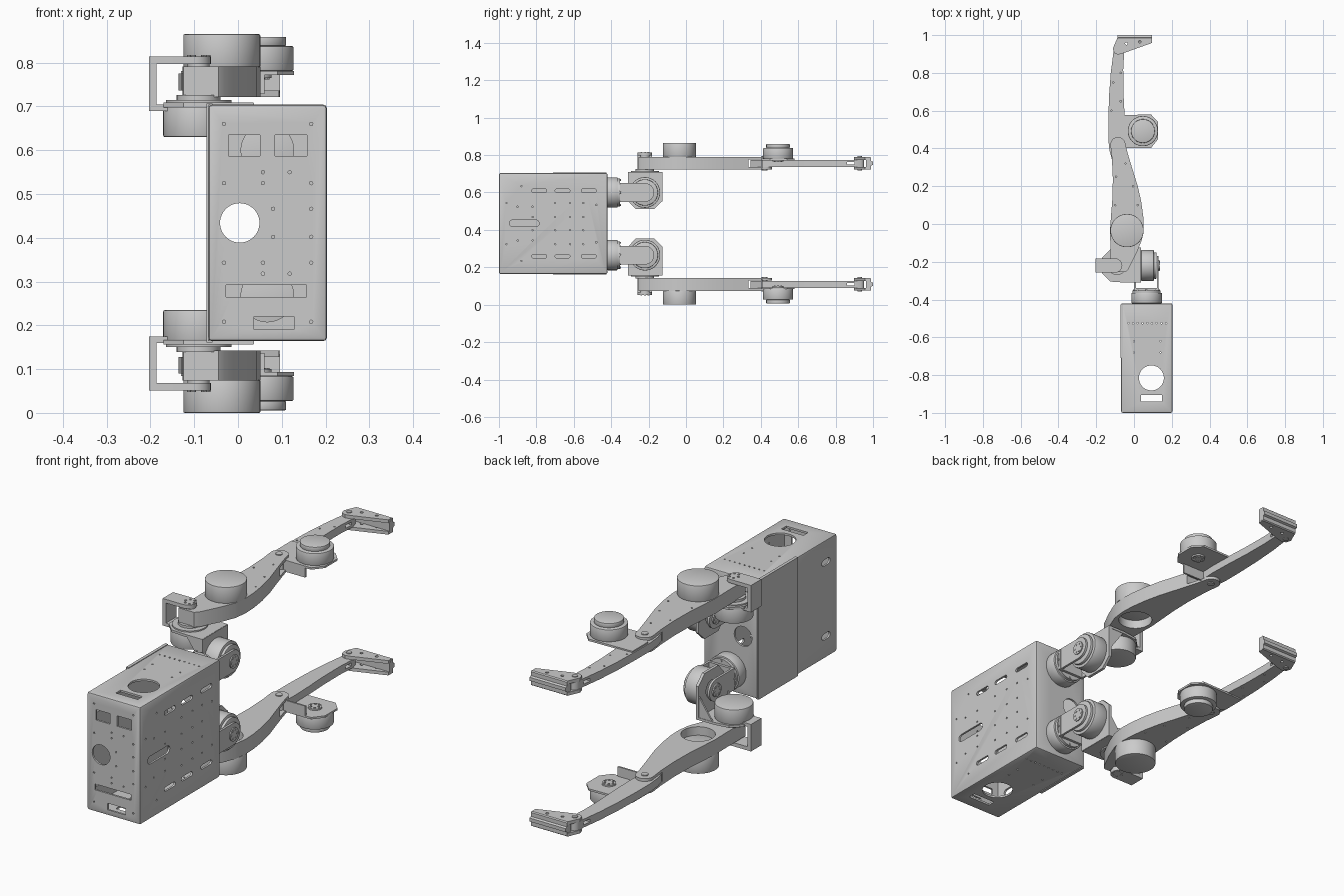
import bpy, bmesh
from math import pi, cos, sin
from mathutils import Vector

ZC = 0.4325  # mirror height between the two legs


def circle(u, v, r, n=48, a0=0.0, a1=2 * pi):
    full = abs(a1 - a0 - 2 * pi) < 1e-6
    k = n if full else n - 1
    return [(u + r * cos(a0 + (a1 - a0) * i / k), v + r * sin(a0 + (a1 - a0) * i / k)) for i in range(n)]


def rect(u0, u1, v0, v1):
    return [(u0, v0), (u1, v0), (u1, v1), (u0, v1)]


def slot(u0, u1, v, r):
    return circle(u1 - r, v, r, 9, -pi / 2, pi / 2) + circle(u0 + r, v, r, 9, pi / 2, 3 * pi / 2)


def octagon(u0, u1, v0, v1, c):
    return [(u0 + c, v0), (u1 - c, v0), (u1, v0 + c), (u1, v1 - c),
            (u1 - c, v1), (u0 + c, v1), (u0, v1 - c), (u0, v0 + c)]


PLACE = {'x': lambda u, v, w: (w, u, v), 'y': lambda u, v, w: (u, w, v), 'z': lambda u, v, w: (u, v, w)}


def mesh_object(name, solids):
    # every solid is (outline, axis, low, high)
    bm = bmesh.new()
    for pts, axis, lo, hi in solids:
        f = PLACE[axis]
        a = [bm.verts.new(f(u, v, lo)) for u, v in pts]
        b = [bm.verts.new(f(u, v, hi)) for u, v in pts]
        n = len(pts)
        bm.faces.new(a)
        bm.faces.new(b[::-1])
        for i in range(n):
            bm.faces.new((a[i], b[i], b[(i + 1) % n], a[(i + 1) % n]))
    bmesh.ops.recalc_face_normals(bm, faces=bm.faces[:])
    me = bpy.data.meshes.new(name)
    bm.to_mesh(me)
    bm.free()
    ob = bpy.data.objects.new(name, me)
    bpy.context.collection.objects.link(ob)
    return ob


def activate(ob):
    bpy.ops.object.select_all(action='DESELECT')
    ob.select_set(True)
    bpy.context.view_layer.objects.active = ob


def part(name, solids, cuts=(), bevel=0.0, mirror=True):
    ob = mesh_object(name, solids)
    activate(ob)
    if bevel:
        m = ob.modifiers.new('Bevel', 'BEVEL')
        m.width, m.segments, m.limit_method, m.angle_limit = bevel, 2, 'ANGLE', 0.9
        bpy.ops.object.modifier_apply(modifier=m.name)
    for group in cuts:
        cutter = mesh_object(name + '_cutter', group)
        cutter.hide_render = True
        m = ob.modifiers.new('Cut', 'BOOLEAN')
        m.operation, m.solver, m.object = 'DIFFERENCE', 'EXACT', cutter
        bpy.ops.object.modifier_apply(modifier=m.name)
        bpy.data.objects.remove(cutter)
    bpy.ops.object.shade_smooth_by_angle(angle=0.6)
    if mirror:
        for v in ob.data.vertices:
            v.co.z -= ZC
        ob.location.z = ZC
        m = ob.modifiers.new('Mirror', 'MIRROR')
        m.use_axis = (False, False, True)
        m.use_mirror_merge = False
    return ob


def bolts(u, v, ring, axis, lo, hi, n=8, r=0.005):
    return [(circle(u + ring * cos(2 * pi * i / n), v + ring * sin(2 * pi * i / n), r, 8), axis, lo, hi)
            for i in range(n)]


# ---- body: hollow sheet metal box with openings ----
X0, X1, Y0, Y1, Z0, Z1 = -0.068, 0.203, -1.0, -0.42, 0.164, 0.704
F, B, S, L = ('y', -1.02, -0.97), ('y', -0.44, -0.40), ('x', 0.18, 0.22), ('x', -0.09, -0.04)
T, U = ('z', 0.68, 0.72), ('z', 0.15, 0.185)
holes = [(circle(0.004, 0.434, 0.045), *F), (circle(0.004, 0.434, 0.045), *B),
         (rect(-0.022, 0.05, 0.587, 0.635), *F), (rect(0.085, 0.158, 0.587, 0.635), *F),
         (rect(-0.027, 0.157, 0.265, 0.292), *F), (rect(0.037, 0.128, 0.19, 0.22), *F),
         (slot(-0.945, -0.785, 0.435, 0.018), *S)]
for face in (T, U):
    holes += [(circle(0.092, -0.815, 0.066), *face), (rect(0.037, 0.148, -0.94, -0.905), *face)]
    holes += [(circle(-0.03 + 0.025 * i, -0.525, 0.004, 8), *face) for i in range(9)]
    holes += [(circle(x, y, 0.004, 8), *face) for x in (0.0, 0.14) for y in (-0.62, -0.68)]
for s in (1, -1):
    z = lambda d: 0.434 + s * d
    holes.append((circle(0.067, z(0.166), 0.06), *B))
    holes += [(slot(y - 0.04, y + 0.04, z(0.175), 0.01), *S) for y in (-0.785, -0.66, -0.52)]
    holes.append((slot(-0.95, -0.89, z(0.17), 0.014), *L))
    for u, d in ((-0.032, .226), (.167, .226), (.057, .116), (.118, .116), (-.032, .091),
                 (.057, .091), (.167, .091), (.08, .032), (.167, .032)):
        holes.append((circle(u, z(d), 0.004, 8), *F))
    for y, d in ((-.96, .11), (-.90, .09), (-.82, .09), (-.82, .035), (-.7, .035), (-.62, .035),
                 (-.55, .035), (-.7, .11), (-.62, .11), (-.55, .11), (-.88, .2), (-.48, .1)):
        holes.append((circle(y, z(d), 0.004, 8), *S))
t = 0.009
part('body_box', [(rect(X0, X1, Y0, Y1), 'z', Z0, Z1)],
     [[(rect(X0 + t, X1 - t, Y0 + t, Y1 - t), 'z', Z0 + t, Z1 - t)], holes], bevel=0.008, mirror=False)
# side cover with folded lips
part('body_cover', [(rect(-0.71, -0.425, Z0 - .002, Z1 + .002), 'x', -0.072, -0.067),
                    (rect(-0.072, -0.058, -0.71, -0.425), 'z', Z1 - .001, Z1 + .003),
                    (rect(-0.072, -0.058, -0.71, -0.425), 'z', Z0 - .003, Z0 + .001)], mirror=False)

# ---- hip: first motor (axis y) and its fork ----
HX, HZ, HY = 0.067, 0.600, -0.22
part('hip_yaw_motor', [(circle(HX, HZ, 0.081), 'y', -0.42, -0.365)], bevel=0.004)
part('hip_yaw_rim', [(circle(HX, HZ, 0.074), 'y', -0.366, -0.352)] + bolts(HX, HZ, 0.066, 'y', -0.353, -0.348))
arm = [(-0.345, HZ - 0.05), (HY, HZ - 0.05)] + circle(HY, HZ, 0.05, 17, -pi / 2, pi / 2)[1:] + [(-0.345, HZ + 0.05)]
part('hip_fork', [(rect(0.0, 0.132, HZ - 0.05, HZ + 0.05), 'y', -0.352, -0.34),
                  (arm, 'x', 0.121, 0.131), (arm, 'x', 0.0, 0.010)])
part('hip_fork_hub', [(circle(HY, HZ, 0.03, 32), 'x', 0.131, 0.136), (circle(HY, HZ, 0.03, 32), 'x', -0.006, 0.0)]
     + bolts(HY, HZ, 0.02, 'x', 0.135, 0.138, 6) + bolts(HY, HZ, 0.02, 'x', -0.009, -0.005, 6))

# ---- hip: second motor (axis x) and folded bracket ----
part('hip_roll_motor', [(circle(HY, HZ, 0.082), 'x', 0.038, 0.105), (circle(HY, HZ, 0.07), 'x', 0.105, 0.119)],
     bevel=0.003)
plate = [(-0.27, 0.512), (-0.17, 0.512), (-0.125, 0.555), (-0.125, 0.708), (-0.31, 0.708), (-0.31, 0.555)]
shelf = [(0.035, -0.31), (0.035, -0.125), (-0.05, -0.125), (-0.125, -0.135), (-0.17, -0.18),
         (-0.17, -0.26), (-0.125, -0.305), (-0.05, -0.31)]
part('hip_bracket', [(plate, 'x', 0.024, 0.037), (shelf, 'z', 0.698, 0.709)],
     [[(circle(HY, HZ, 0.04), 'x', 0.0, 0.06)]])
gusset = [(0.026, 0.7), (0.026, 0.6), (-0.045, 0.7)]
part('hip_gusset', [(gusset, 'y', -0.135, -0.127), (gusset, 'y', -0.309, -0.301)])

# ---- hip: third motor (axis z), disc and C-shaped yoke ----
PX, PY = -0.09, -0.22
part('hip_pitch_motor', [(circle(PX, PY, 0.081), 'z', 0.63, 0.70)], bevel=0.004)
part('hip_pitch_disc', [(circle(PX, PY, 0.075), 'z', 0.708, 0.715), (circle(PX, PY, 0.05), 'z', 0.714, 0.726)])
tongue = [(-0.203, -0.258), (-0.10, -0.258)] + circle(-0.10, PY, 0.038, 13, -pi / 2, pi / 2)[1:-1] + [(-0.10, -0.182), (-0.203, -0.182)]
part('hip_yoke', [(tongue, 'z', 0.797, 0.814),
                  (rect(-0.203, -0.13, -0.258, -0.182), 'z', 0.69, 0.705),
                  (rect(-0.203, -0.186, -0.258, -0.182), 'z', 0.704, 0.798)])
part('hip_yoke_bolts', bolts(PX, PY, 0.022, 'z', 0.813, 0.817, 6) + [(circle(PX, PY, 0.025, 32), 'z', 0.788, 0.798)])

# ---- thigh with motor bore and forked knee end ----
thigh = [(-0.125, -0.255), (-0.045, -0.255), (-0.03, -0.24), (0.015, -0.15), (0.043, -0.08), (0.051, -0.02),
         (0.049, 0.04), (0.038, 0.12), (0.020, 0.2), (-0.008, 0.29), (-0.035, 0.38)]
thigh += circle(-0.085, 0.42, 0.04, 15, 0, pi) + [(-0.117, 0.35), (-0.112, 0.24), (-0.114, 0.14),
                                                  (-0.121, 0.05), (-0.127, -0.03), (-0.125, -0.12)]
KX, KY = -0.037, -0.035
edge = [(-0.1, 0.1), (-0.095, 0.25), (0.02, 0.1), (-0.005, 0.2), (-0.045, 0.32)]
part('thigh', [(thigh, 'z', 0.722, 0.791)],
     [[(circle(KX, KY, 0.072), 'z', 0.70, 0.81), (rect(-0.2, 0.1, 0.335, 0.5), 'z', 0.735, 0.776)]
      + [(circle(u, v, 0.004, 8), 'z', 0.78, 0.80) for u, v in edge]])
part('knee_motor', [(circle(KX, KY, 0.088, 64), 'z', 0.790, 0.865), (circle(KX, KY, 0.0725), 'z', 0.76, 0.792)],
     bevel=0.003)
part('knee_pin', [(circle(-0.085, 0.42, 0.015, 24), 'z', 0.718, 0.795)])

# ---- shank ----
shank = [(-0.118, 0.345), (-0.10, 0.345), (-0.05, 0.40), (-0.047, 0.48), (-0.05, 0.58), (-0.056, 0.7),
         (-0.057, 0.82), (-0.052, 0.91)] + circle(-0.083, 0.928, 0.025, 11, 0, pi) + \
        [(-0.11, 0.90), (-0.123, 0.8), (-0.132, 0.68), (-0.136, 0.55), (-0.136, 0.45), (-0.13, 0.39)]
part('shank', [(shank, 'z', 0.737, 0.775)],
     [[(rect(-0.2, 0.0, 0.86, 0.9), 'z', 0.749, 0.763)]
      + [(circle(u, v, 0.004, 8), 'z', 0.765, 0.79) for u, v in ((-.12, .6), (-.07, .65), (-.11, .75), (-.07, .8))]])

# ---- ankle motor on its plate ----
AX, AY = 0.047, 0.492
ankle = [(-0.13, 0.575), (-0.13, 0.46), (-0.05, 0.402), (0.09, 0.402), (0.128, 0.45), (0.128, 0.54), (0.09, 0.58)]
part('ankle_plate', [(ankle, 'z', 0.772, 0.781), (rect(-0.05, 0.06, 0.402, 0.410), 'z', 0.728, 0.775)])
part('ankle_motor', [(circle(AX, AY, 0.08), 'z', 0.781, 0.838)], bevel=0.004)
part('ankle_cap', [(circle(AX, AY, 0.063), 'z', 0.838, 0.859)], bevel=0.003)
part('ankle_output', [(circle(AX, AY, 0.03, 32), 'z', 0.765, 0.773)] + bolts(AX, AY, 0.02, 'z', 0.762, 0.766, 6))

# ---- foot: two side plates and a ribbed sole ----
side = [(-0.112, 0.93), (-0.105, 0.905), (-0.085, 0.897), (-0.06, 0.903), (0.094, 0.958), (0.094, 0.985), (-0.088, 0.985)]
pins = [(circle(u, v, 0.007, 12), 'z', 0.70, 0.81) for u, v in ((-0.04, 0.955), (0.03, 0.965))]
part('foot_plates', [(side, 'z', 0.775, 0.790), (side, 'z', 0.722, 0.737)], [pins])
part('foot_sole', [([(0.962, 0.736), (0.962, 0.776), (0.985, 0.790), (0.990, 0.786), (0.990, 0.768), (1.0, 0.764),
                     (1.0, 0.748), (0.990, 0.744), (0.990, 0.726), (0.985, 0.722)], 'x', -0.088, 0.096)])
part('ankle_pin', [(circle(-0.085, 0.928, 0.012, 24), 'z', 0.718, 0.794)])
